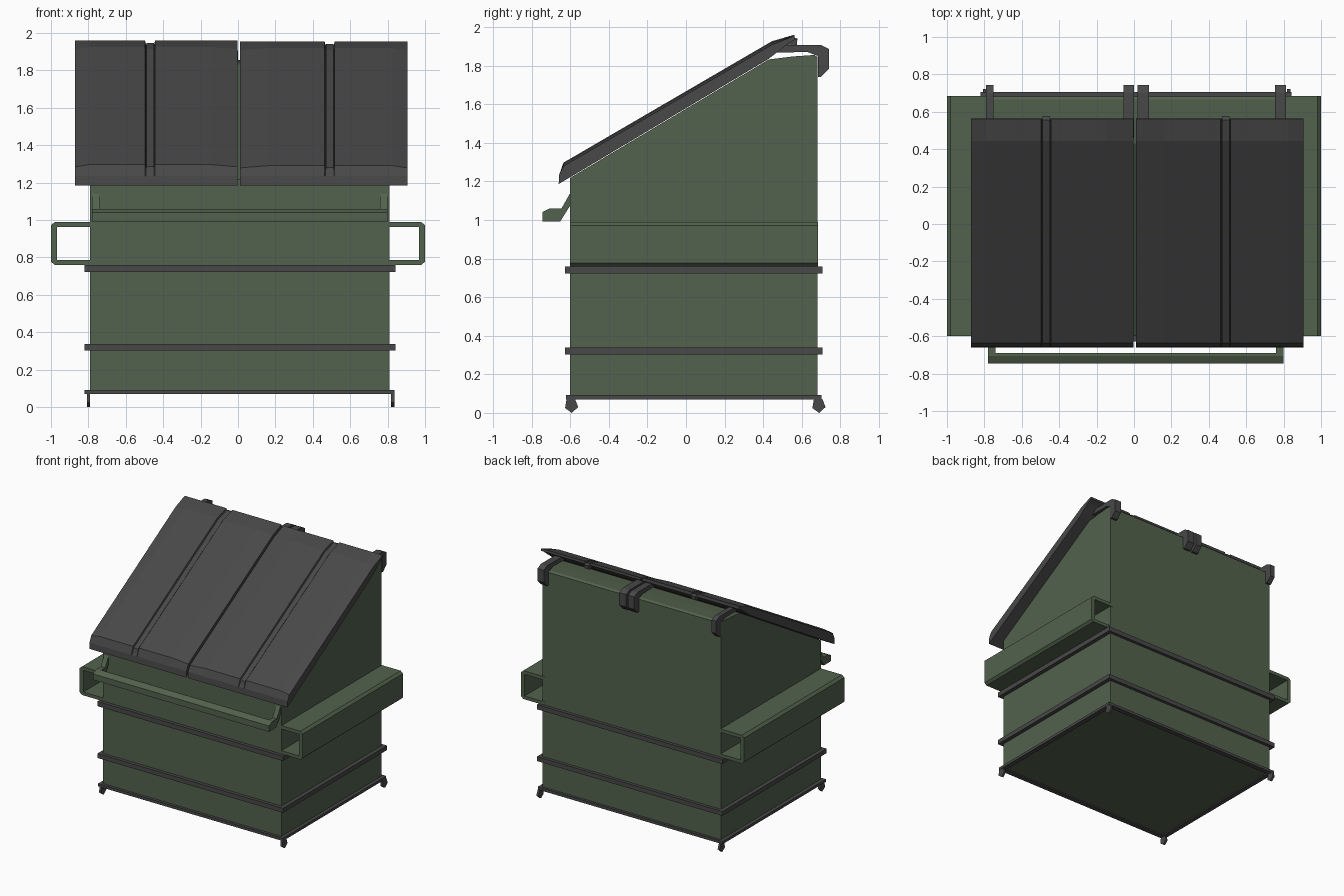
import bpy, bmesh

if "Cube" in bpy.data.objects:
    bpy.data.objects.remove(bpy.data.objects["Cube"])


def material(name, rgb):
    m = bpy.data.materials.new(name)
    m.diffuse_color = (*rgb, 1)
    m.use_nodes = True
    m.node_tree.nodes["Principled BSDF"].inputs["Base Color"].default_value = m.diffuse_color
    return m


GREEN = material("green_paint", (0.085, 0.122, 0.074))
DARK = material("dark_plastic", (0.065, 0.065, 0.065))


def loft(name, sections, mat, caps=True):
    """Skin a list of equal-length closed point loops."""
    bm = bmesh.new()
    rings = [[bm.verts.new(p) for p in s] for s in sections]
    n = len(rings[0])
    for a, b in zip(rings, rings[1:]):
        for i in range(n):
            j = (i + 1) % n
            bm.faces.new((a[i], a[j], b[j], b[i]))
    if caps:
        bm.faces.new(rings[0])
        bm.faces.new(rings[-1])
    else:
        for i in range(n):
            j = (i + 1) % n
            bm.faces.new((rings[-1][i], rings[-1][j], rings[0][j], rings[0][i]))
    bmesh.ops.recalc_face_normals(bm, faces=bm.faces)
    me = bpy.data.meshes.new(name)
    bm.to_mesh(me)
    bm.free()
    me.materials.append(mat)
    ob = bpy.data.objects.new(name, me)
    bpy.context.collection.objects.link(ob)
    return ob


def side_prism(name, profile, x0, x1, mat):
    """Extrude a (y, z) profile along x."""
    return loft(name, [[(x, y, z) for y, z in profile] for x in (x0, x1)], mat)


def frame(name, x0, x1, y0, y1, z0, z1, wall, mat):
    """Rectangular hoop around the body."""
    def rect(d, z):
        return [(x0 + d, y0 + d, z), (x1 - d, y0 + d, z),
                (x1 - d, y1 - d, z), (x0 + d, y1 - d, z)]
    loft(name, [rect(0, z0), rect(0, z1), rect(wall, z1), rect(wall, z0)], mat, caps=False)


# Container body with sloping top
side_prism("body", [(-0.60, 0.08), (0.682, 0.08), (0.682, 1.845), (0.665, 1.855),
                    (0.55, 1.847), (0.43, 1.832), (-0.60, 1.218)], -0.79, 0.81, GREEN)

# Base rim and reinforcing hoops
frame("base_rim", -0.82, 0.838, -0.622, 0.702, 0.07, 0.092, 0.04, DARK)
frame("lower_hoop", -0.822, 0.842, -0.627, 0.707, 0.302, 0.338, 0.04, DARK)
frame("middle_hoop", -0.822, 0.842, -0.627, 0.707, 0.722, 0.76, 0.04, DARK)

# Corner feet
for x0, x1, sx in ((-0.808, -0.79, "left"), (0.818, 0.836, "right")):
    for yc, sy in ((-0.595, "front"), (0.687, "back")):
        foot = [(-0.024, 0.072), (0.02, 0.072), (0.036, 0.03), (0.003, 0.0), (-0.032, 0.025)]
        side_prism(f"foot_{sy}_{sx}", [(yc + y, z) for y, z in foot], x0, x1, DARK)

# Fork pockets: C-shaped channels on each side
channel = [(0, 0.99), (0.19, 0.99), (0.21, 0.972), (0.21, 0.778), (0.19, 0.76), (0, 0.76),
           (0, 0.787), (0.178, 0.787), (0.178, 0.962), (0, 0.962)]
for x0, s, side in ((-0.79, -1, "left"), (0.79, 1, "right")):
    loft(f"fork_pocket_{side}", [[(x0 + s * x, y, z) for x, z in channel]
                                 for y in (-0.60, 0.685)], GREEN)

# Front handle: bar on two bent arms
side_prism("handle_bar", [(-0.745, 0.992), (-0.69, 0.992), (-0.69, 1.06), (-0.705, 1.06),
                          (-0.745, 1.04)], -0.78, 0.80, GREEN)
arm = [(-0.70, 0.992), (-0.652, 0.992), (-0.60, 1.075), (-0.60, 1.14), (-0.645, 1.06), (-0.70, 1.06)]
for x0, side in ((-0.78, "left"), (0.76, "right")):
    side_prism(f"handle_arm_{side}", arm, x0, x0 + 0.04, GREEN)

# Lids: raised panel with sunken groove, lofted across x
under = [(0.565, 1.935), (0.53, 1.915), (0.43, 1.836), (-0.66, 1.186)]
rim = [(-0.657, 1.235)]
crown = [(-0.635, 1.297), (0.445, 1.926), (0.562, 1.96)]


def lid(side, x0, x1, left_in, right_in, groove, drop):
    stations = [(x0, -0.012), (x0 + left_in, 0), (groove - 0.027, 0), (groove - 0.022, -0.02),
                (groove + 0.022, -0.02), (groove + 0.027, 0), (x1 - right_in, 0), (x1, -0.012)]
    sections = []
    for x, dz in stations:
        top = [(x, y, z + dz - drop) for y, z in crown]
        # the rear edge of the panel stays level except in the groove
        if dz == -0.012:
            top[-1] = (x, crown[-1][0], crown[-1][1] - drop)
        sections.append([(x, y, z) for y, z in under + rim] + top)
    loft(f"lid_{side}", sections, DARK)
    # strap lying in the groove, hooked over the rear edge
    strap = [(-0.657, 1.225), (-0.637, 1.287), (0.445, 1.915), (0.555, 1.948), (0.577, 1.94),
             (0.574, 1.91), (0.555, 1.905), (0.54, 1.915), (0.44, 1.885), (-0.62, 1.26)]
    side_prism(f"lid_strap_{side}", [(y, z - drop) for y, z in strap],
               groove - 0.02, groove + 0.02, DARK)


lid("left", -0.872, -0.002, 0.08, 0.15, -0.47, 0.0)
lid("right", 0.012, 0.905, 0.15, 0.08, 0.49, 0.006)

# Hinge arms hooked over the back edge
hinge = [(0.46, 1.868), (0.50, 1.906), (0.70, 1.906), (0.742, 1.885), (0.742, 1.785),
         (0.70, 1.742), (0.683, 1.742), (0.683, 1.85), (0.63, 1.87)]
for i, (x0, x1) in enumerate(((-0.79, -0.75), (-0.055, 0.0), (0.018, 0.08), (0.755, 0.812))):
    side_prism(f"hinge_arm_{i + 1}", hinge, x0, x1, DARK)
